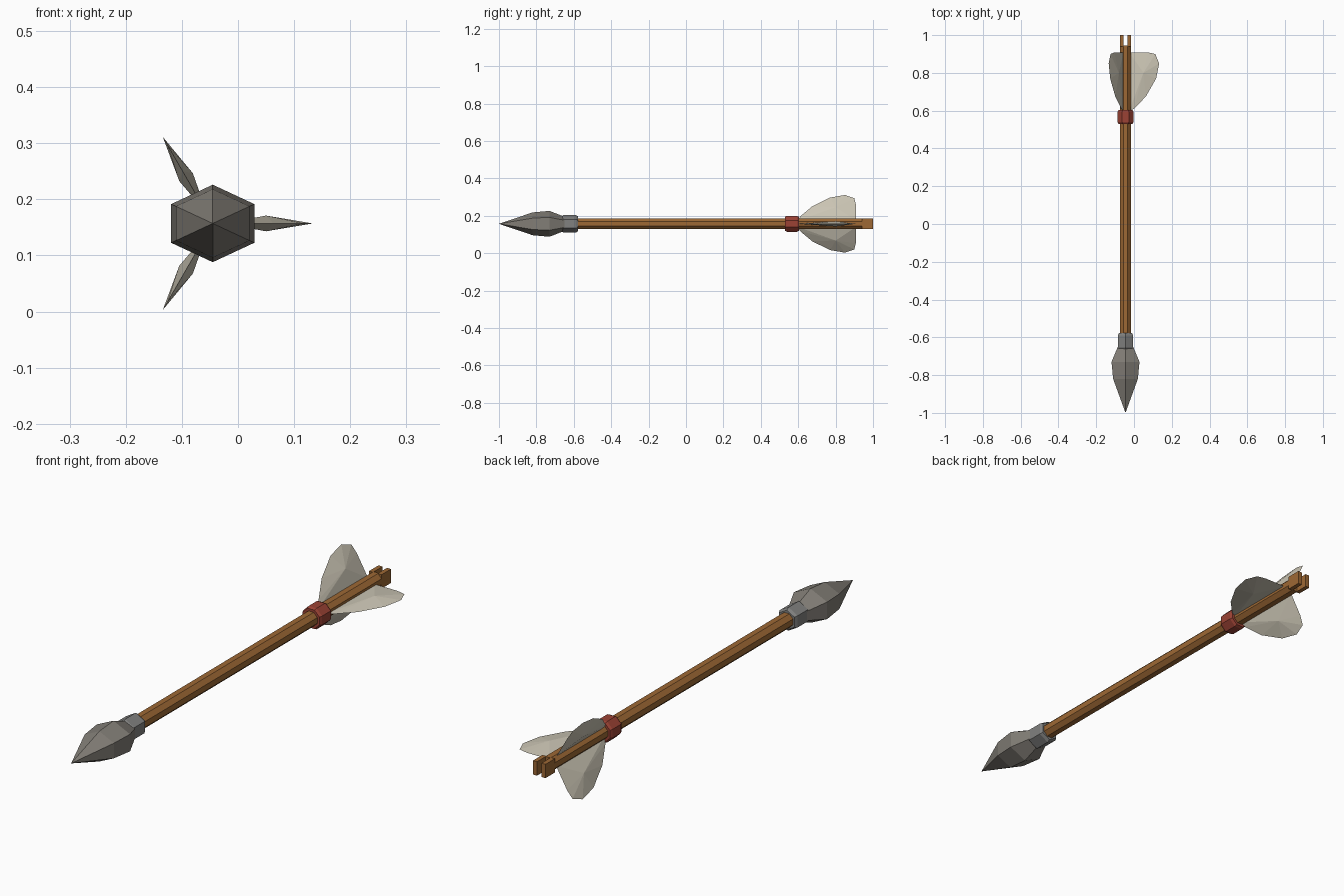
import bpy, bmesh, math
from mathutils import Matrix, Vector

CUBE = bpy.data.objects.get("Cube")
if CUBE:
    bpy.data.objects.remove(CUBE)

AXIS = Vector((-0.045, 0, 0.157))  # centre line of the shaft


def material(name, rgb):
    mat = bpy.data.materials.new(name)
    mat.use_nodes = True
    colour = (*rgb, 1)
    mat.diffuse_color = colour
    bsdf = next(n for n in mat.node_tree.nodes if n.type == 'BSDF_PRINCIPLED')
    bsdf.inputs["Base Color"].default_value = colour
    return mat


wood = material("brown wood", (0.34, 0.14, 0.035))
stone = material("grey stone", (0.22, 0.205, 0.18))
metal = material("cool grey collar", (0.22, 0.22, 0.215))
red = material("red binding", (0.33, 0.055, 0.035))
feather = material("pale feather", (0.60, 0.56, 0.46))


def finish(name, bm, mat):
    bmesh.ops.recalc_face_normals(bm, faces=bm.faces)
    mesh = bpy.data.meshes.new(name)
    bm.to_mesh(mesh)
    bm.free()
    mesh.materials.append(mat)
    obj = bpy.data.objects.new(name, mesh)
    obj.location = AXIS
    bpy.context.collection.objects.link(obj)
    return obj


def lathe(name, profile, sides, turn, mat, stretch=1.0):
    """Faceted solid along y from (y, radius) rings; radius 0 makes a point."""
    bm = bmesh.new()
    rings = []
    for y, r in profile:
        angles = [turn + math.tau * i / sides for i in range(sides if r else 1)]
        rings.append([bm.verts.new((r * stretch * math.cos(a), y, r * math.sin(a)))
                      for a in angles])
    for a, b in zip(rings, rings[1:]):
        for i in range(sides):
            j = (i + 1) % sides
            if len(a) == 1:
                bm.faces.new((a[0], b[j], b[i]))
            else:
                bm.faces.new((a[i], a[j], b[j], b[i]))
    for ring in (rings[0], rings[-1]):
        if len(ring) > 2:
            bm.faces.new(ring)
    return finish(name, bm, mat)


HEX, OCT = math.pi / 6, math.pi / 8

# Pointed head and its collar
lathe("arrow_head", [(-1, 0), (-0.82, 0.061), (-0.73, 0.069), (-0.65, 0.038)],
      6, HEX, stone, 1.24)
lathe("head_collar", [(-0.665, 0.040), (-0.655, 0.047), (-0.59, 0.047), (-0.578, 0.040)],
      6, HEX, metal)

# Shaft and red binding
lathe("shaft", [(-0.6, 0.0305), (0.945, 0.0305)], 8, OCT, wood)
lathe("binding", [(0.53, 0.041), (0.54, 0.046), (0.593, 0.046), (0.603, 0.041)],
      8, OCT, red)

# Two square prongs of the nock
for side, label in ((-1, "right"), (1, "left")):
    bm = bmesh.new()
    size = Matrix.Diagonal((0.018, 0.06, 0.056, 1))
    bmesh.ops.create_cube(bm, size=1, matrix=Matrix.Translation((side * 0.019, 0.97, 0)) @ size)
    finish("nock_prong_" + label, bm, wood)

# Three feathers, each a thin lens fanned from a raised centre
OUTLINE = [(0.02, 0.6), (0.045, 0.61), (0.108, 0.675), (0.162, 0.77), (0.178, 0.85),
           (0.158, 0.9), (0.12, 0.908), (0.02, 0.908)]
for k in range(3):
    bm = bmesh.new()
    rim = [bm.verts.new((r, y, 0)) for r, y in OUTLINE]
    for side in (-1, 1):
        peak = bm.verts.new((0.095, 0.8, side * 0.014))
        for a, b in zip(rim, rim[1:] + rim[:1]):
            bm.faces.new((a, b, peak))
    bm.transform(Matrix.Rotation(math.tau * k / 3, 4, 'Y'))
    finish("feather_%d" % (k + 1), bm, feather)
